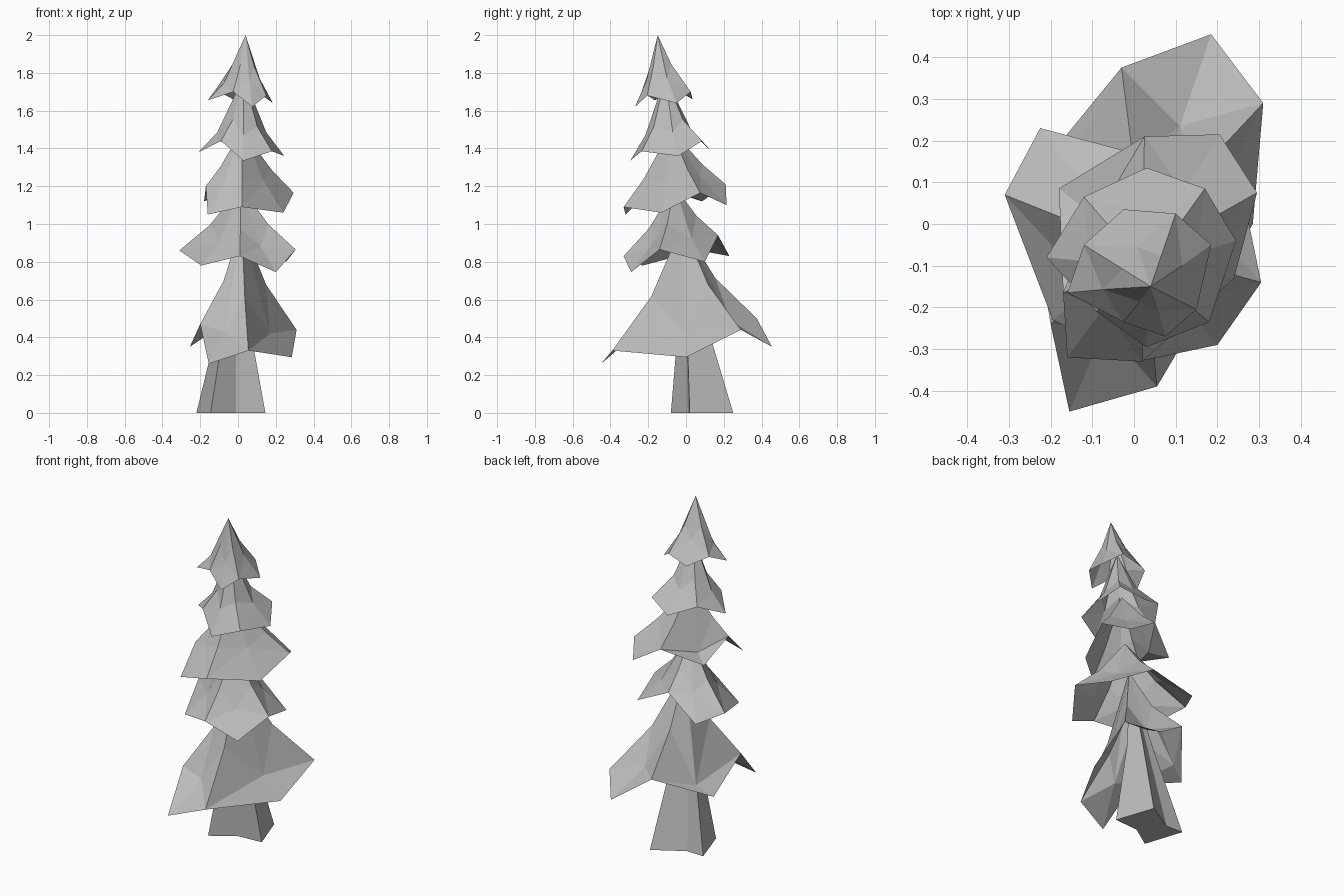
import bpy
from mathutils import Vector

cube = bpy.data.objects.get("Cube")
if cube:
    bpy.data.objects.remove(cube, do_unlink=True)

gray = bpy.data.materials.new("plain_gray")
gray.use_nodes = True
gray.diffuse_color = (0.5, 0.5, 0.5, 1)
bsdf = gray.node_tree.nodes["Principled BSDF"]
bsdf.inputs["Base Color"].default_value = gray.diffuse_color
bsdf.inputs["Roughness"].default_value = 0.9


def loft(name, outer, inner, tip, folded=False, cap=False):
    """Join two matching rings and close the inner one in a tip."""
    n = len(outer)
    faces = [(n + i, n + (i + 1) % n, 2 * n) for i in range(n)]
    for i in range(n):
        j = (i + 1) % n
        if not folded:
            faces.append((i, j, n + j, n + i))
        elif i % 2 == 0:      # fold from lobe middle to the next notch
            faces += [(i, j, n + i), (n + i, j, n + j)]
        else:                 # fold from notch to the next lobe middle
            faces += [(i, j, n + j), (i, n + j, n + i)]
    if cap:
        faces.append(tuple(reversed(range(n))))
    mesh = bpy.data.meshes.new(name)
    mesh.from_pydata([tuple(p) for p in outer + inner + [Vector(tip)]], [], faces)
    mesh.materials.append(gray)
    obj = bpy.data.objects.new(name, mesh)
    bpy.context.collection.objects.link(obj)


def branch_tier(name, tip, notch, rim, lobes):
    """Open skirt of four lobes. Rim points alternate lobe tip and notch,
    lobes holds the bend of each lobe, and notch gives the (spread, drop)
    of the bends above the notches."""
    tip = Vector(tip)
    rim = [Vector(p) for p in rim]
    spread, drop = notch
    middle = []
    for lobe, gap in zip(lobes, rim[1::2]):
        d = gap - tip
        middle += [Vector(lobe), tip + Vector((d.x * spread, d.y * spread, d.z * drop))]
    loft(name, rim, middle, tip, folded=True)


# Trunk: star-like foot narrowing into the lowest branches
foot = [Vector(p) for p in ((-.145, -.08, 0), (-.01, .01, 0), (.145, .02, 0),
                            (.067, .25, 0), (-.11, .146, 0), (-.22, .15, 0))]
centre = sum(foot, Vector()) / len(foot)
neck = [(p - centre) * .42 + Vector((-.025, .03, .5)) for p in foot]
loft("trunk", foot, neck, (.01, -.02, .97), cap=True)

# Branch tiers, bottom to top, each rim running anticlockwise
branch_tier("branches_bottom", (.02, -.02, 1.0), (.44, .57), [
    (-.155, -.45, .26), (.055, -.39, .33), (.285, 0, .295), (.31, .29, .44),
    (.185, .455, .35), (-.03, .375, .5), (-.255, .1, .35), (-.2, -.24, .47)],
    [(-.07, -.25, .43), (.17, -.005, .42), (.11, .235, .49), (-.165, .14, .41)])
branch_tier("branches_lower", (.015, -.06, 1.2), (.5, .6), [
    (.2, -.29, .745), (.305, -.14, .865), (.255, .1, .8), (0, .17, .94),
    (-.225, .23, .83), (-.31, .07, .86), (-.195, -.23, .78), (.01, -.33, .83)],
    [(.12, -.19, .88), (.15, .03, .92), (-.12, .1, .94), (-.1, -.155, .9)])
branch_tier("branches_middle", (.02, -.08, 1.5), (.58, .64), [
    (-.16, -.32, 1.05), (.02, -.33, 1.09), (.24, -.13, 1.06), (.295, .075, 1.165),
    (.205, .215, 1.1), (.025, .21, 1.21), (-.18, .085, 1.12), (-.17, -.165, 1.2)],
    [(-.075, -.205, 1.22), (.137, -.105, 1.225), (.12, .075, 1.25), (-.09, .015, 1.15)])
branch_tier("branches_upper", (.03, -.11, 1.78), (.48, .67), [
    (.03, -.295, 1.335), (.18, -.235, 1.385), (.245, -.04, 1.36), (.17, .085, 1.44),
    (.03, .135, 1.385), (-.12, .065, 1.45), (-.21, -.08, 1.38), (-.09, -.21, 1.44)],
    [(.03, -.215, 1.47), (.15, -.07, 1.485), (.03, .027, 1.5), (-.11, -.09, 1.485)])
branch_tier("branches_top", (.04, -.15, 2.0), (.42, .52), [
    (.075, -.27, 1.62), (.15, -.205, 1.68), (.185, -.05, 1.64), (.1, .025, 1.7),
    (-.025, .035, 1.66), (-.12, -.05, 1.71), (-.16, -.165, 1.655), (-.025, -.235, 1.7)],
    [(.06, -.21, 1.757), (.115, -.1, 1.77), (.006, -.054, 1.78), (-.075, -.157, 1.745)])
